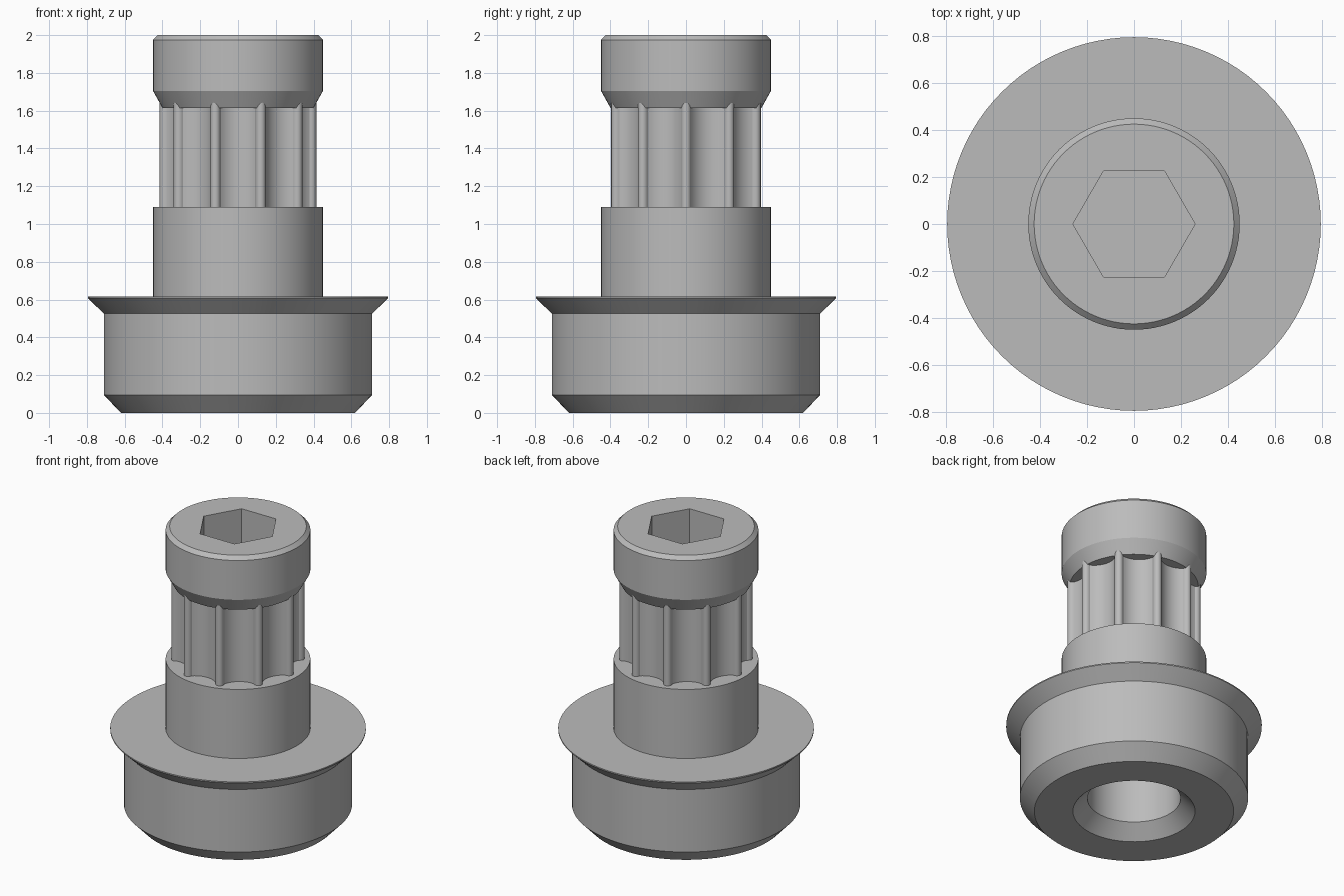
import bpy, bmesh, math
from math import sin, cos, pi

if "Cube" in bpy.data.objects:
    bpy.data.objects.remove(bpy.data.objects["Cube"], do_unlink=True)

steel = bpy.data.materials.new("plain grey steel")
steel.use_nodes = True
grey = (0.5, 0.5, 0.5, 1)
steel.diffuse_color = grey
steel.node_tree.nodes["Principled BSDF"].inputs["Base Color"].default_value = grey
SEGMENTS = 96


def finish(bm, name):
    bmesh.ops.remove_doubles(bm, verts=bm.verts, dist=1e-5)
    bmesh.ops.recalc_face_normals(bm, faces=bm.faces)
    mesh = bpy.data.meshes.new(name)
    bm.to_mesh(mesh)
    bm.free()
    mesh.materials.append(steel)
    obj = bpy.data.objects.new(name, mesh)
    bpy.context.collection.objects.link(obj)
    return obj


def lathe(name, profile):
    """Solid of revolution; the profile starts and ends on the axis."""
    bm = bmesh.new()
    verts = [bm.verts.new((r, 0, z)) for r, z in profile]
    edges = [bm.edges.new(pair) for pair in zip(verts, verts[1:])]
    bmesh.ops.spin(bm, geom=verts + edges, axis=(0, 0, 1), cent=(0, 0, 0),
                   angle=2 * pi, steps=SEGMENTS, use_duplicate=False)
    return finish(bm, name)


def prism(name, outline, bottom, top):
    bm = bmesh.new()
    face = bm.faces.new([bm.verts.new((x, y, bottom)) for x, y in outline])
    new = bmesh.ops.extrude_face_region(bm, geom=[face], use_keep_orig=True)["geom"]
    bmesh.ops.translate(bm, vec=(0, 0, top - bottom),
                        verts=[v for v in new if isinstance(v, bmesh.types.BMVert)])
    return finish(bm, name)


def spline_outline(count=10, tip=0.415, half=0.027, shoulder=0.378, valley=0.333):
    """Round-tipped ribs separated by concave scallops."""
    points = []
    step = 2 * pi / count
    for k in range(count):
        a = k * step
        rib = [(shoulder, -half)]
        rib += [(tip - half + half * cos(t), half * sin(t))
                for t in (-pi / 2 + pi * i / 8 for i in range(9))]
        rib += [(shoulder, half)]
        points += [(x * cos(a) - y * sin(a), x * sin(a) + y * cos(a)) for x, y in rib]
        # scallop arc, built in a frame centred on the gap
        m = a + step / 2
        chord = shoulder * sin(step / 2) - half * cos(step / 2)
        edge = shoulder * cos(step / 2) + half * sin(step / 2)
        sag = edge - valley
        radius = (chord ** 2 + sag ** 2) / (2 * sag)
        sweep = math.asin(min(1, chord / radius))
        for i in range(1, 14):
            t = -sweep + 2 * sweep * i / 14
            x, y = valley + radius - radius * cos(t), radius * sin(t)
            points.append((x * cos(m) - y * sin(m), x * sin(m) + y * cos(m)))
    return points


# Flanged base with collar and countersunk bore
base = lathe("flanged_base", [
    (0, 0.9), (0.29, 0.9), (0.29, 0.09), (0.38, 0), (0.62, 0), (0.71, 0.095),
    (0.71, 0.525), (0.795, 0.608), (0.795, 0.616), (0.45, 0.616),
    (0.45, 1.09), (0, 1.09)])

# Ribbed shaft and chamfered head
shaft = prism("splined_shaft", spline_outline(), 1.08, 1.69)
head = lathe("socket_head", [
    (0, 1.615), (0.4, 1.615), (0.45, 1.705), (0.45, 1.975), (0.425, 2), (0, 2)])

# Hexagonal socket cut into the head and shaft
hexagon = [(0.26 * cos(i * pi / 3), 0.26 * sin(i * pi / 3)) for i in range(6)]
cutter = prism("hex_cutter", hexagon, 1.55, 2.1)
cutter.hide_render = True
for obj in (shaft, head):
    cut = obj.modifiers.new("hex socket", 'BOOLEAN')
    cut.operation, cut.object, cut.solver = 'DIFFERENCE', cutter, 'EXACT'
    bpy.context.view_layer.objects.active = obj
    bpy.ops.object.modifier_apply(modifier=cut.name)
bpy.data.objects.remove(cutter, do_unlink=True)

# Smooth round walls, crisp rims
bpy.ops.object.select_all(action='DESELECT')
for obj in (base, shaft, head):
    obj.select_set(True)
bpy.context.view_layer.objects.active = base
bpy.ops.object.shade_smooth_by_angle(angle=math.radians(25))
